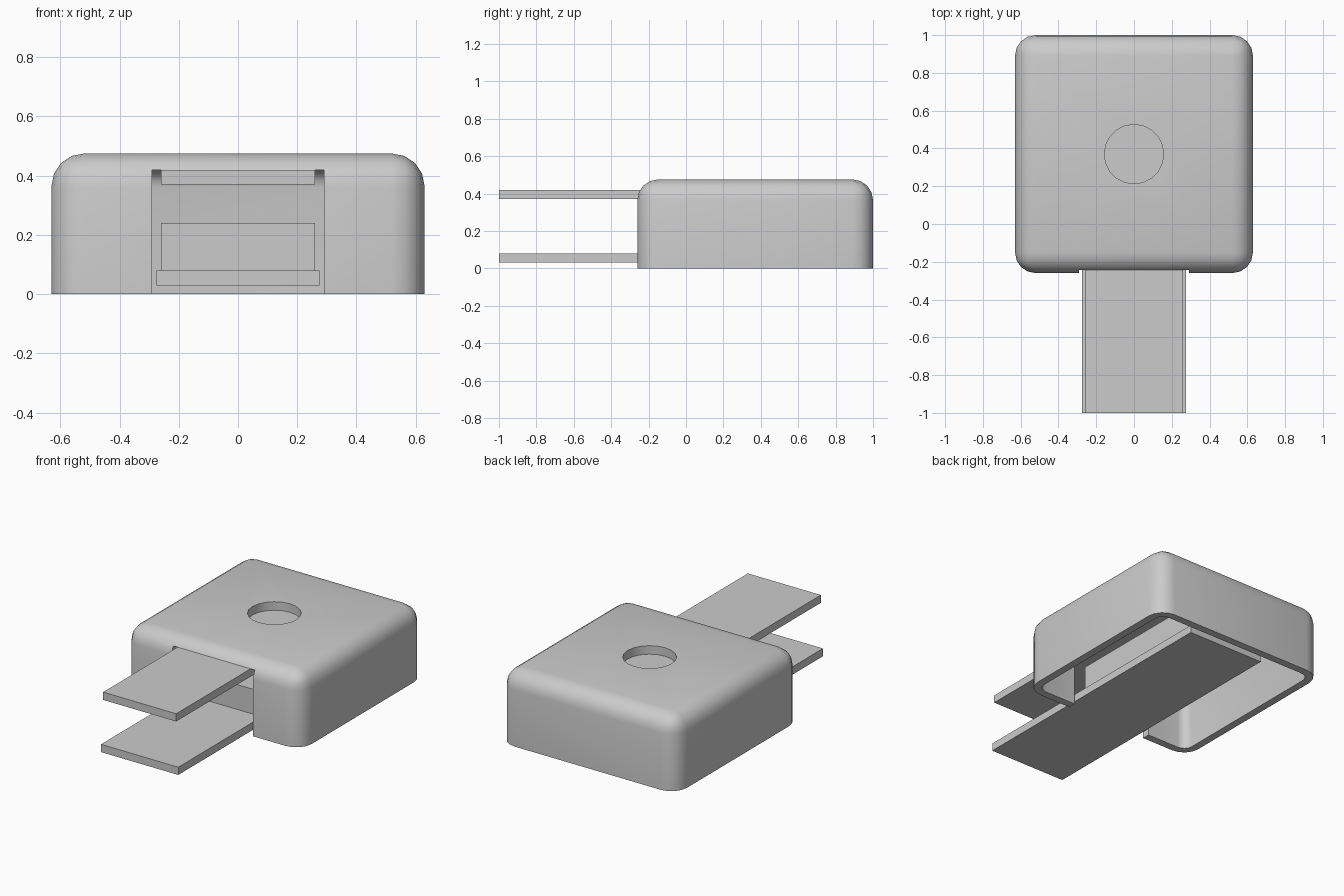
import bpy, bmesh
from math import radians

if "Cube" in bpy.data.objects:
    bpy.data.objects.remove(bpy.data.objects["Cube"])


def box(name, lo, hi, bevel=0.0):
    """Box between two corners; bevel rounds every edge except the bottom ones."""
    bm = bmesh.new()
    bmesh.ops.create_cube(bm, size=1)
    for v in bm.verts:
        v.co = [(a + b) / 2 + c * (b - a) for a, b, c in zip(lo, hi, v.co)]
    if bevel:
        edges = [e for e in bm.edges if any(v.co.z > lo[2] + 1e-4 for v in e.verts)]
        bmesh.ops.bevel(bm, geom=edges, offset=bevel, segments=4, profile=0.5,
                        affect='EDGES', clamp_overlap=True)
    mesh = bpy.data.meshes.new(name)
    bm.to_mesh(mesh)
    bm.free()
    obj = bpy.data.objects.new(name, mesh)
    bpy.context.collection.objects.link(obj)
    return obj


def cut(target, cutter):
    mod = target.modifiers.new("cut", 'BOOLEAN')
    mod.operation = 'DIFFERENCE'
    mod.solver = 'EXACT'
    mod.object = cutter
    cutter.hide_render = True
    bpy.context.view_layer.objects.active = target
    bpy.ops.object.modifier_apply(modifier=mod.name)
    bpy.data.objects.remove(cutter)


# Hollow rounded housing, open underneath
housing = box("housing", (-0.63, -0.26, 0), (0.63, 1, 0.475), 0.11)
cut(housing, box("cavity", (-0.58, -0.21, -0.1), (0.58, 0.95, 0.42), 0.06))

# Front slot for the strips
cut(housing, box("front_slot", (-0.29, -0.4, -0.1), (0.29, -0.1, 0.42)))

# Round hole in the top
bpy.ops.mesh.primitive_cylinder_add(vertices=20, radius=0.157, depth=0.3,
                                    location=(0, 0.37, 0.5))
cut(housing, bpy.context.object)

for p in housing.data.polygons:
    p.use_smooth = True
housing.data.set_sharp_from_angle(angle=radians(35))

# Upper and lower strips with the block between them
box("upper_strip", (-0.26, -1, 0.37), (0.26, 0.86, 0.42))
box("lower_strip", (-0.275, -1, 0.03), (0.275, 0.86, 0.08))
box("inner_block", (-0.26, -0.15, 0.08), (0.26, 0.86, 0.24))
